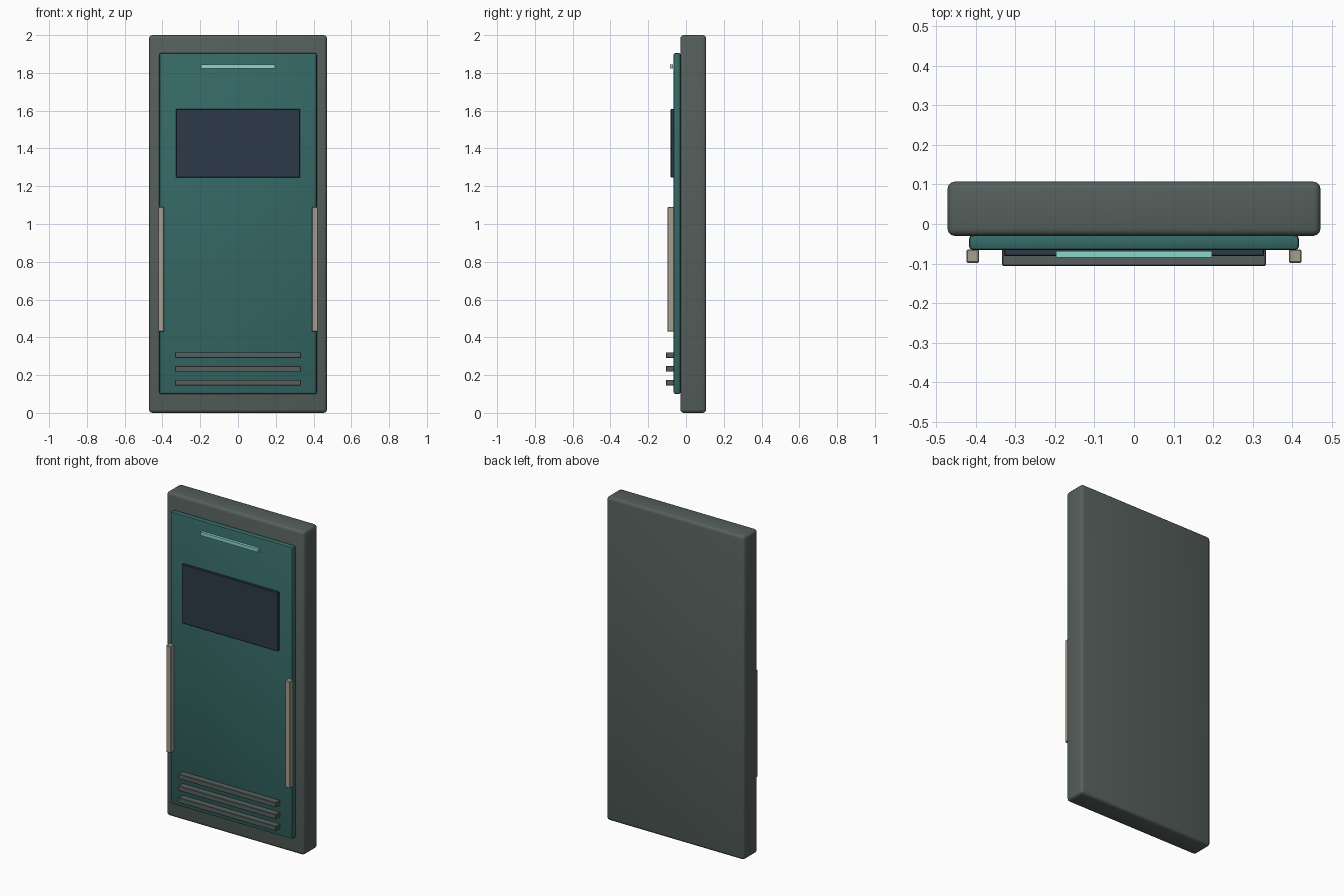
import bpy
import bmesh
from mathutils import Vector

cube = bpy.data.objects.get("Cube")
if cube:
    bpy.data.objects.remove(cube, do_unlink=True)


def material(name, color):
    mat = bpy.data.materials.new(name)
    mat.use_nodes = True
    mat.diffuse_color = (*color, 1)
    mat.node_tree.nodes["Principled BSDF"].inputs["Base Color"].default_value = (*color, 1)
    return mat


GREY = material("grey metal", (0.09, 0.115, 0.105))
TEAL = material("teal paint", (0.036, 0.14, 0.13))
GLASS = material("dark glass", (0.027, 0.042, 0.065))
BEIGE = material("beige metal", (0.38, 0.35, 0.28))
GLOW = material("pale aqua light", (0.25, 0.68, 0.6))


def box(name, low, high, mat, bevel=0.0, segments=1):
    """Box between two corners, with an optional rounded edge."""
    low, high = Vector(low), Vector(high)
    bm = bmesh.new()
    bmesh.ops.create_cube(bm, size=1)
    bmesh.ops.scale(bm, vec=high - low, verts=bm.verts)
    mesh = bpy.data.meshes.new(name)
    bm.to_mesh(mesh)
    bm.free()
    mesh.materials.append(mat)
    obj = bpy.data.objects.new(name, mesh)
    obj.location = (low + high) / 2
    bpy.context.collection.objects.link(obj)
    if bevel:
        mod = obj.modifiers.new("Rounded edges", "BEVEL")
        mod.width = bevel
        mod.segments = segments
        mod.limit_method = "ANGLE"
        bpy.ops.object.select_all(action="DESELECT")
        obj.select_set(True)
        bpy.context.view_layer.objects.active = obj
        bpy.ops.object.modifier_apply(modifier=mod.name)
        bpy.ops.object.shade_smooth_by_angle()
    return obj


# Door slab and raised front panel
box("door_frame", (-0.471, -0.03, 0), (0.471, 0.107, 2), GREY, 0.018, 3)
box("front_panel", (-0.417, -0.066, 0.1), (0.417, -0.028, 1.905), TEAL, 0.01, 2)

# Window and status light
box("window", (-0.329, -0.081, 1.245), (0.329, -0.06, 1.61), GLASS, 0.003)
box("status_light", (-0.197, -0.085, 1.824), (0.197, -0.068, 1.845), GLOW)

# Pair of upright handles
for side, x in (("right", -0.407), ("left", 0.407)):
    box(side + "_handle", (x - 0.016, -0.098, 0.43), (x + 0.016, -0.064, 1.09), BEIGE, 0.003)

# Lower vent slats
for i in range(3):
    z = 0.16 + i * 0.073
    box(f"vent_slat_{i + 1}", (-0.333, -0.106, z - 0.015), (0.333, -0.064, z + 0.015), GREY, 0.002)
